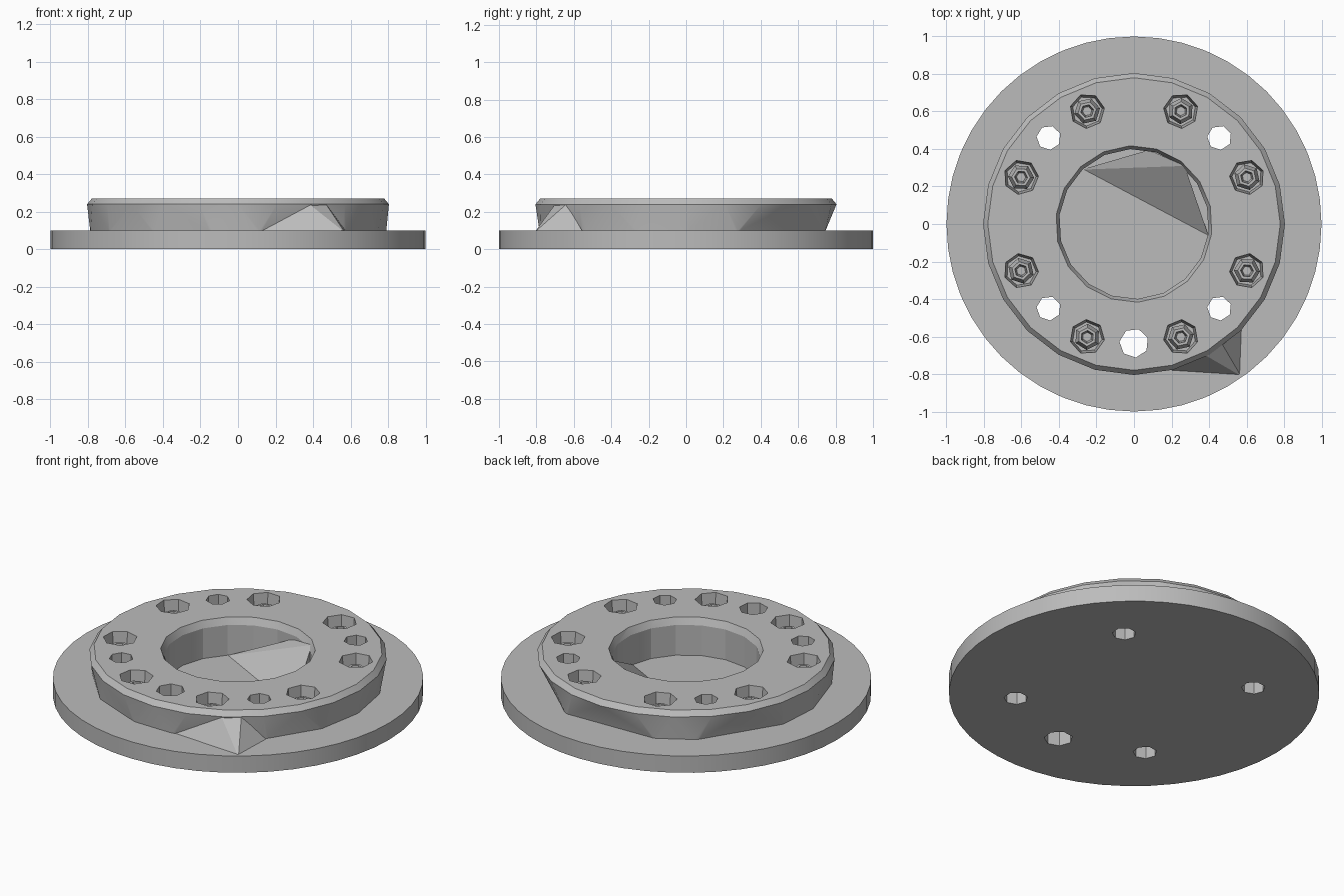
import bpy, bmesh, math
from mathutils import Vector

cube = bpy.data.objects.get("Cube")
if cube:
    bpy.data.objects.remove(cube, do_unlink=True)

metal = bpy.data.materials.new("grey metal")
metal.use_nodes = True
grey = (0.5, 0.5, 0.5, 1)
metal.diffuse_color = grey
metal.node_tree.nodes["Principled BSDF"].inputs["Base Color"].default_value = grey


def polar(r, deg, z):
    a = math.radians(deg)
    return Vector((r * math.cos(a), r * math.sin(a), z))


def finish(name, bm):
    bmesh.ops.recalc_face_normals(bm, faces=bm.faces)
    mesh = bpy.data.meshes.new(name)
    bm.to_mesh(mesh)
    bm.free()
    mesh.materials.append(metal)
    obj = bpy.data.objects.new(name, mesh)
    bpy.context.collection.objects.link(obj)
    return obj


def lathe(name, profile, sides, center=(0, 0), turn=0):
    """Stack of (radius, height) rings, capped at both ends."""
    bm = bmesh.new()
    off = Vector((center[0], center[1], 0))
    rings = [[bm.verts.new(polar(r, turn + 360 * i / sides, z) + off) for i in range(sides)]
             for r, z in profile]
    for low, high in zip(rings, rings[1:]):
        for i in range(sides):
            j = (i + 1) % sides
            bm.faces.new((low[i], low[j], high[j], high[i]))
    bm.faces.new(rings[0])
    bm.faces.new(rings[-1])
    return finish(name, bm)


def hull(name, points):
    bm = bmesh.new()
    for p in points:
        bm.verts.new(p)
    res = bmesh.ops.convex_hull(bm, input=bm.verts)
    loose = set(res["geom_interior"]) | set(res["geom_unused"])
    bmesh.ops.delete(bm, geom=[v for v in loose if isinstance(v, bmesh.types.BMVert)],
                     context="VERTS")
    return finish(name, bm)


def boolean(target, tool, operation):
    mod = target.modifiers.new("cut", "BOOLEAN")
    mod.object, mod.operation, mod.solver = tool, operation, "EXACT"
    bpy.context.view_layer.objects.active = target
    bpy.ops.object.modifier_apply(modifier=mod.name)
    bpy.data.objects.remove(tool, do_unlink=True)


def smooth(obj, degrees):
    bpy.ops.object.select_all(action="DESELECT")
    obj.select_set(True)
    bpy.context.view_layer.objects.active = obj
    bpy.ops.object.shade_smooth_by_angle(angle=math.radians(degrees))


# Round base plate
flange = lathe("flange", [(1, 0), (1, 0.1)], 48)

# Raised hub: chamfered rim over an uneven, coarser foot
foot = [-82, -100, -125, -150, -175, 167, 129, 113, 70, 20, 0, -20, -44]
points = [polar(0.79, a, 0.09) for a in foot]
points += [polar(0.805, 15 * i, 0.24) for i in range(24)]
points += [polar(0.78, 15 * i, 0.27) for i in range(24)]
boolean(flange, hull("hub", points), "UNION")

# Pointed corner spur at the front
spur = [(0.57, -0.81, 0.09), (0.1, -0.78, 0.09), (0.58, -0.55, 0.09),
        (0.38, -0.7, 0.24), (0.47, -0.64, 0.24), (0.3, -0.6, 0.09)]
boolean(flange, hull("spur", spur), "UNION")

# Blind central bore with a flared lip
boolean(flange, lathe("bore", [(0.4, 0.05), (0.4, 0.23), (0.42, 0.275), (0.42, 0.4)], 18, turn=13),
        "DIFFERENCE")

# Through holes
holes = [(x, y, 0.065) for x in (-0.455, 0.455) for y in (-0.45, 0.46)] + [(0, -0.635, 0.078)]
for x, y, r in holes:
    boolean(flange, lathe("hole", [(r, -0.1), (r, 0.4)], 7, (x, y), turn=20), "DIFFERENCE")

# Counterbores, each with a socket screw
for k in range(8):
    angle = 22.5 + 45 * k
    c = polar(0.652, angle, 0)
    boolean(flange, lathe("counterbore", [(0.08, 0.13), (0.105, 0.4)], 7, c, angle), "DIFFERENCE")
    screw = lathe("screw_%d" % (k + 1), [(0.07, 0.12), (0.07, 0.17), (0.05, 0.225),
                  (0.035, 0.225), (0.025, 0.16)], 6, c, angle + 20)
    smooth(screw, 15)

smooth(flange, 20)

# Slanted facet across the back of the bore
wedge = [(-0.28, 0.29, 0.045), (0.4, -0.07, 0.045), (0.27, 0.31, 0.25), (0.27, 0.31, 0.045),
         (0.08, 0.395, 0.2), (0.08, 0.395, 0.045)]
hull("bore_wedge", wedge)
